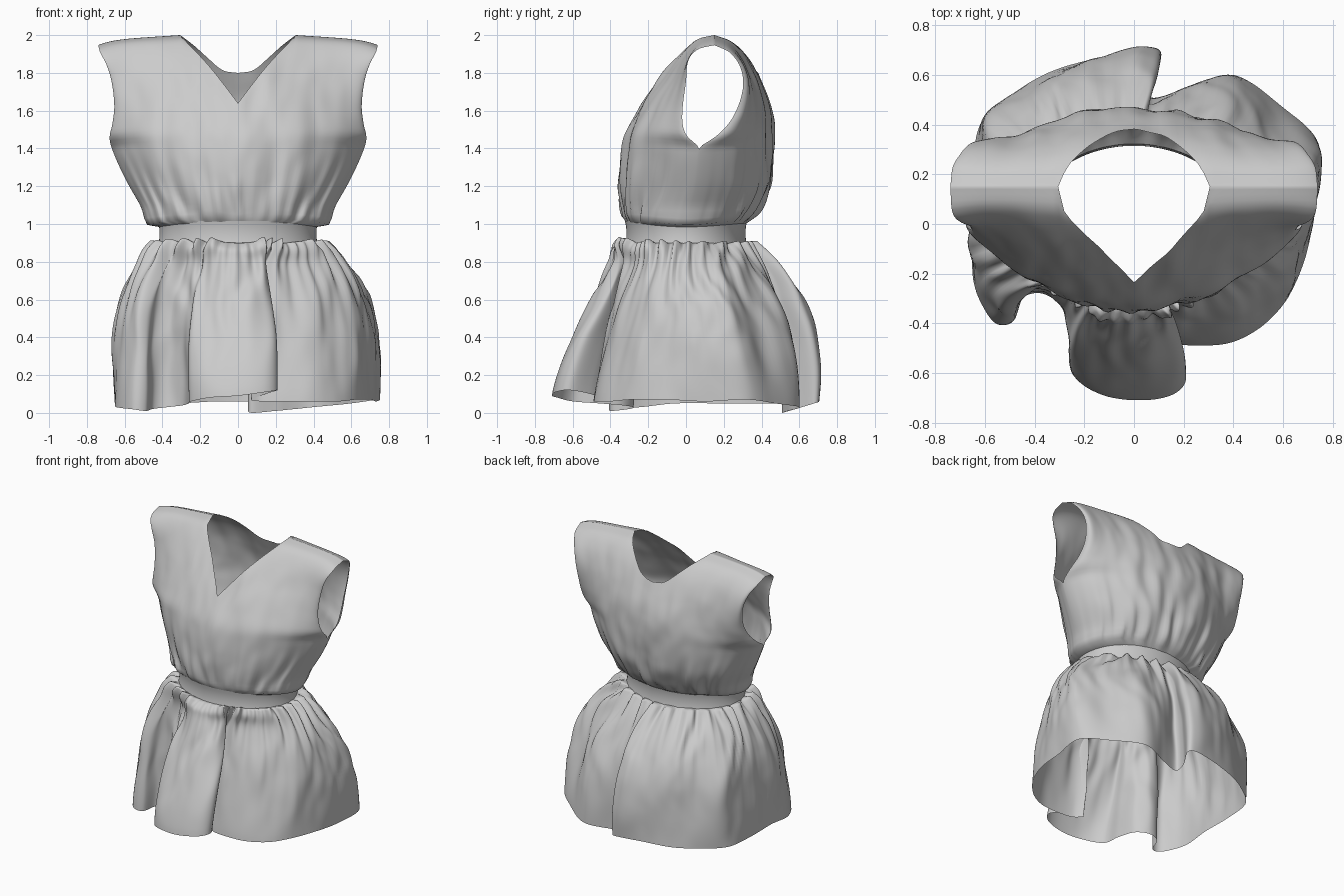
import bpy, bmesh, math
from mathutils import Vector, noise

if "Cube" in bpy.data.objects:
    bpy.data.objects.remove(bpy.data.objects["Cube"])


def curve(table, t):
    """Smooth curve through (t, value) pairs."""
    n = len(table)
    t = min(max(t, table[0][0]), table[-1][0])
    i = 0
    while i < n - 2 and t > table[i + 1][0]:
        i += 1

    def slope(k):
        a, b = table[max(k - 1, 0)], table[min(k + 1, n - 1)]
        return (b[1] - a[1]) / (b[0] - a[0])
    (t0, y0), (t1, y1) = table[i], table[i + 1]
    h = t1 - t0
    s = (t - t0) / h
    return ((2*s**3 - 3*s**2 + 1) * y0 + (s**3 - 2*s**2 + s) * h * slope(i)
            + (3*s**2 - 2*s**3) * y1 + (s**3 - s**2) * h * slope(i + 1))


def add_grid(bm, rows, closed=False):
    grid = [[bm.verts.new(p) for p in row] for row in rows]
    n = len(rows[0])
    for r0, r1 in zip(grid, grid[1:]):
        for i in range(n if closed else n - 1):
            j = (i + 1) % n
            bm.faces.new((r0[i], r0[j], r1[j], r1[i]))


def finish(name, bm):
    bmesh.ops.remove_doubles(bm, verts=bm.verts, dist=0.0004)
    bmesh.ops.recalc_face_normals(bm, faces=bm.faces)
    me = bpy.data.meshes.new(name)
    bm.to_mesh(me)
    bm.free()
    ob = bpy.data.objects.new(name, me)
    bpy.context.collection.objects.link(ob)
    for p in me.polygons:
        p.use_smooth = True
    return ob


def waist(angle, grow=0.0):
    return Vector(((0.415 + grow) * math.cos(angle), (0.315 + grow) * math.sin(angle), 0))


# Bodice: half width, front and back profiles, armhole edges, all by height
WIDTH = [(1, .41), (1.015, .47), (1.1, .515), (1.25, .595), (1.4, .66), (1.48, .68),
         (1.56, .665), (1.66, .655), (1.8, .67), (1.9, .70), (1.96, .73), (2, .74)]
SEAM = [(1, 0), (1.2, .05), (1.43, .07), (1.8, .11), (2, .15)]
SIDES = {
    "front": dict(
        profile=[(1, -.31), (1.04, -.33), (1.25, -.35), (1.45, -.325), (1.6, -.255),
                 (1.75, -.16), (1.85, -.085), (1.95, .01), (1.985, .07), (2, .15)],
        arm=[(1.43, .07), (1.5, .0), (1.6, -.02), (1.8, .0), (1.92, .015), (1.98, .07), (2, .15)],
        neck=[(0, 1.64), (.5, 1.82), (.8, 1.925), (1, 2)],
        power=[(1, .5), (1.2, .65), (1.5, .72), (2, .8)]),
    "back": dict(
        profile=[(1, .315), (1.04, .36), (1.1, .40), (1.25, .45), (1.5, .465), (1.65, .44),
                 (1.8, .38), (1.9, .32), (1.97, .24), (2, .15)],
        arm=[(1.43, .07), (1.5, .17), (1.6, .25), (1.75, .30), (1.87, .29), (1.96, .23), (2, .15)],
        neck=[(0, 1.80), (.3, 1.815), (.6, 1.89), (.8, 1.95), (1, 2)],
        power=[(1, .5), (1.4, .55), (2, .6)]),
}
NECK = math.sin(math.radians(24.375))
COLS, ROWS = 96, 56
bm = bmesh.new()
for side, d in SIDES.items():
    sign = -1 if side == "front" else 1
    rows = []
    for r in range(ROWS + 1):
        w = 1 - (1 - r / ROWS) ** 1.5
        row = []
        for c in range(COLS + 1):
            a = math.pi * (c / COLS - 0.5)
            u = math.sin(a)
            m = abs(u)
            k = max(0, (m - NECK) / (1 - NECK))
            shoulder = 2 - .028 * k - .025 * k ** 6
            top = curve(d["neck"], m / NECK) if m < NECK else shoulder
            z = 1 + w * (top - 1)
            h = 1 + (z - 1) / (shoulder - 1)          # height as if shoulder were level
            seam = curve(SEAM, h)
            edge = seam if h < 1.43 else curve(d["arm"], h)
            bulge = max(0, 1 - m ** 2.1) ** curve(d["power"], h)
            y = seam + (curve(d["profile"], h) - seam) * bulge + (edge - seam) * m ** 5
            # gathers rising from the waist, fading towards the chest
            fade = min(1, (h - 1) / .05) * max(0, 1 - (h - 1) / .55) ** 1.5 * math.cos(a) ** .7
            wob = noise.noise(Vector((u * 3, sign * 2, h * 2)))
            y += sign * fade * (.016 * math.sin(17 * a + 6 * wob) + .008 * math.sin(39 * a + 3 * h))
            soft = math.cos(a) * min(1, (h - 1) * 5) * min(1, (2 - h) * 4)
            y += sign * soft * (.022 * noise.noise(Vector((u * 5, sign * 7, h * 3)))
                                + .008 * noise.noise(Vector((u * 9, sign * 3, h * 7))))
            # cloth sags over the band at both sides
            sag = .03 * m ** 4 * math.exp(-((h - 1.03) / .04) ** 2)
            row.append((u * curve(WIDTH, h), y, z - sag))
        rows.append(row)
    add_grid(bm, rows)
finish("bodice", bm)

# Waistband
bm = bmesh.new()
rows = []
for k in range(7):
    z = .885 + .13 * k / 6
    g = .008 * (2 * k / 6 - 1) ** 2
    rows.append([waist(math.tau * i / 128, g) + Vector((0, 0, z)) for i in range(128)])
add_grid(bm, rows, closed=True)
finish("waistband", bm)

# Skirt: hem outline as (x, y, z, waist angle in degrees), counter-clockwise
HEM = [(.73, .1, .06, 5), (.745, .32, .07, 24), (.60, .47, .05, 38), (.40, .60, .03, 52),
       (.20, .54, .01, 70), (.07, .51, .0, 80), (.06, .58, .02, 84), (.11, .68, .05, 88),
       (.05, .705, .06, 92), (-.12, .675, .06, 103), (-.32, .62, .05, 117), (-.48, .53, .05, 130),
       (-.62, .40, .05, 145), (-.65, .18, .05, 165), (-.65, -.05, .05, 185),
       (-.645, -.24, .03, 203), (-.57, -.39, .02, 215), (-.49, -.395, .01, 221),
       (-.45, -.30, .02, 227), (-.37, -.28, .03, 233), (-.29, -.34, .04, 240),
       (-.26, -.47, .05, 246), (-.25, -.60, .06, 251), (-.15, -.68, .08, 259),
       (0, -.71, .09, 270), (.15, -.69, .11, 279), (.21, -.62, .12, 285), (.15, -.51, .1, 289),
       (.07, -.43, .07, 292), (.13, -.475, .06, 297), (.26, -.49, .06, 305),
       (.40, -.475, .06, 315), (.53, -.40, .06, 326), (.63, -.28, .07, 338), (.70, -.1, .07, 352)]
# how quickly the cloth spreads front-to-back on its way down, by waist angle
SPREAD = [(0, 1.1), (35, 1.3), (55, 2.2), (75, 3.4), (150, 3.5), (200, 2.2),
          (240, 1.4), (270, 1.3), (300, 1.2), (360, 1.1)]
pts = [Vector(p) for p in HEM]
turn = Vector((0, 0, 0, 360))
n = len(pts)


def hem_point(i, s):
    p = [pts[(i + k) % n] + turn * ((i + k) // n) for k in (-1, 0, 1, 2)]
    return .5 * (2 * p[1] + (p[2] - p[0]) * s + (2 * p[0] - 5 * p[1] + 4 * p[2] - p[3]) * s * s
                 + (3 * p[1] - p[0] - 3 * p[2] + p[3]) * s ** 3)


hem = [hem_point(i, k / 9) for i in range(n) for k in range(9)]
bm = bmesh.new()
rows = []
for r in range(49):
    t = (r / 48) ** 1.4
    row = []
    for q in hem:
        a = math.radians(q[3])
        s = math.sin(a)
        # sides and back balloon out quickly, the front falls straight
        px = 4.4 - .9 * max(s, 0) - 1.6 * max(-s, 0) ** 2
        fx, fy = 1 - (1 - t) ** px, 1 - (1 - t) ** curve(SPREAD, q[3] % 360)
        start, out = waist(a), waist(a).normalized()
        pos = Vector((start.x + (q[0] - start.x) * fx, start.y + (q[1] - start.y) * fy, 0))
        puff = math.exp(-((t - .06) / .06) ** 2) - math.exp(-1) * (1 - t) ** 20
        gather = min(1, t / .03) * math.exp(-t * 4)
        wob = noise.noise(Vector((math.cos(a) * 2, s * 2, t * 3)))
        ripple = math.sin(25 * a + 6 * wob)
        pos += out * (.045 * puff * max(-s, 0) + gather * (.022 * ripple + .010 * math.sin(58 * a)))
        # long soft folds and small creases between waist and hem
        hang = math.sin(math.pi * t)
        pos += out * hang * (.04 * noise.noise(Vector((math.cos(a) * 4, s * 4, t * 1.5)))
                             + .010 * noise.noise(Vector((math.cos(a) * 9, s * 9, t * 4))))
        rise = .03 + .015 * max(-s, 0)
        pos.z = .9 + (q[2] - .9) * t + rise * gather * (1 + .4 * ripple)
        row.append(pos)
    rows.append(row)
add_grid(bm, rows, closed=True)
finish("skirt", bm)
